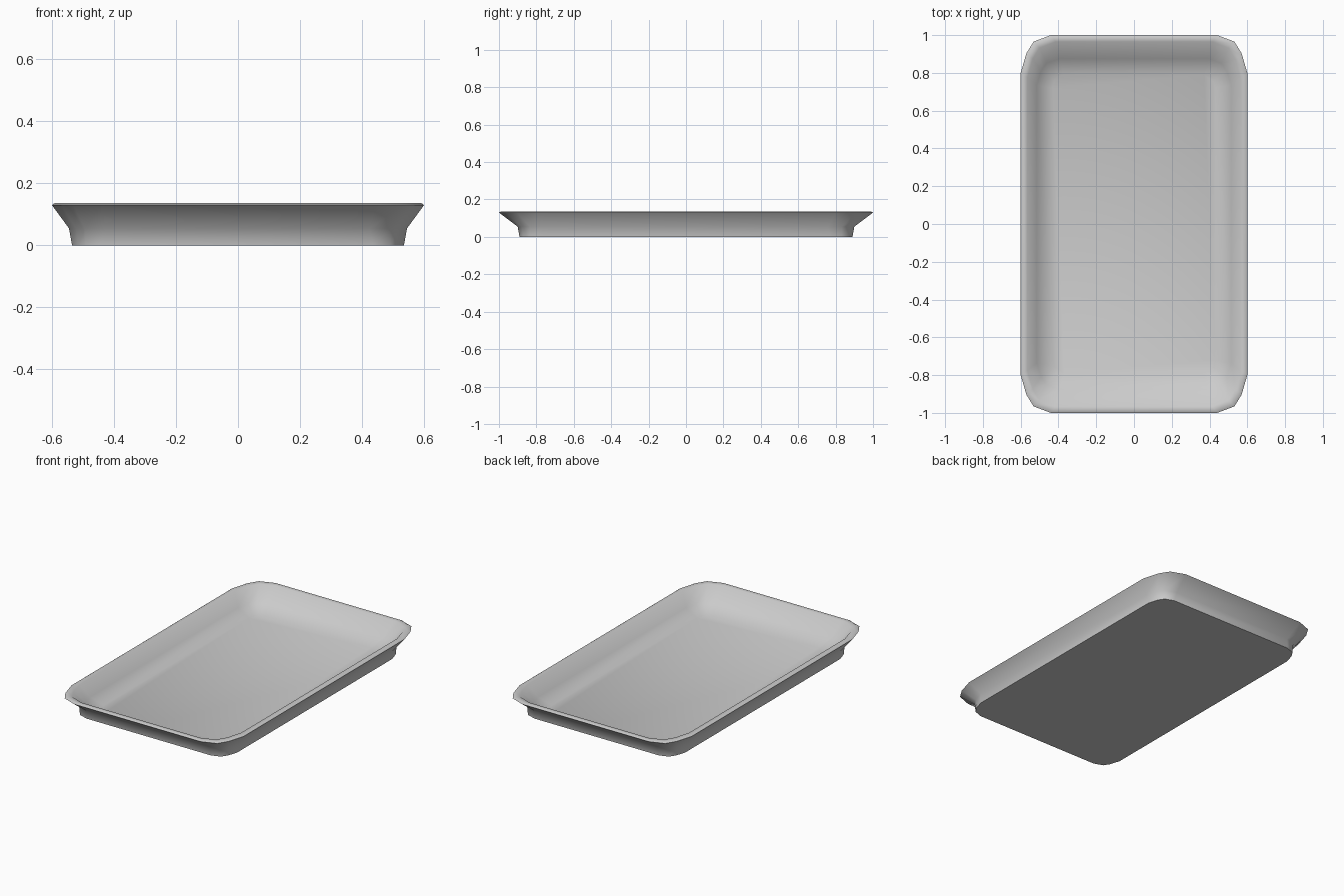
import bpy, bmesh, math

if "Cube" in bpy.data.objects:
    bpy.data.objects.remove(bpy.data.objects["Cube"])

# corner shape as fractions of the corner inset, from the long side to the short side
CORNER = [(0, 1), (0.19, 0.48), (0.43, 0.17), (1, 0)]


def ring(bm, hx, hy, cx, cy, z):
    """Rounded rectangle loop with four-point corners."""
    q = [(hx - cx * a, hy - cy * b) for a, b in CORNER]
    pts = q + [(-x, y) for x, y in reversed(q)]
    pts += [(-x, -y) for x, y in q] + [(x, -y) for x, y in reversed(q)]
    return [bm.verts.new((x, y, z)) for x, y in pts]


# half width, half length, corner inset x, corner inset y, height
PROFILE = [
    (0.535, 0.89, 0.10, 0.12, 0.0),      # base
    (0.545, 0.90, 0.12, 0.14, 0.055),    # foot top
    (0.60, 1.00, 0.16, 0.20, 0.13),      # outer rim
    (0.592, 0.99, 0.16, 0.20, 0.136),    # rim top
    (0.565, 0.965, 0.15, 0.19, 0.134),   # inner rim
    (0.515, 0.875, 0.12, 0.14, 0.055),   # inner wall
    (0.43, 0.79, 0.06, 0.07, 0.018),     # floor edge
]

# tray: one lofted shell closed by base and floor
bm = bmesh.new()
rings = [ring(bm, *p) for p in PROFILE]
for a, b in zip(rings, rings[1:]):
    n = len(a)
    for i in range(n):
        j = (i + 1) % n
        bm.faces.new((a[i], a[j], b[j], b[i]))
bm.faces.new(list(reversed(rings[0])))
bm.faces.new(rings[-1])
bmesh.ops.recalc_face_normals(bm, faces=bm.faces)
mesh = bpy.data.meshes.new("tray")
bm.to_mesh(mesh)
bm.free()
tray = bpy.data.objects.new("tray", mesh)
bpy.context.collection.objects.link(tray)
bpy.context.view_layer.objects.active = tray
tray.select_set(True)
bpy.ops.object.shade_smooth_by_angle(angle=math.radians(50))
